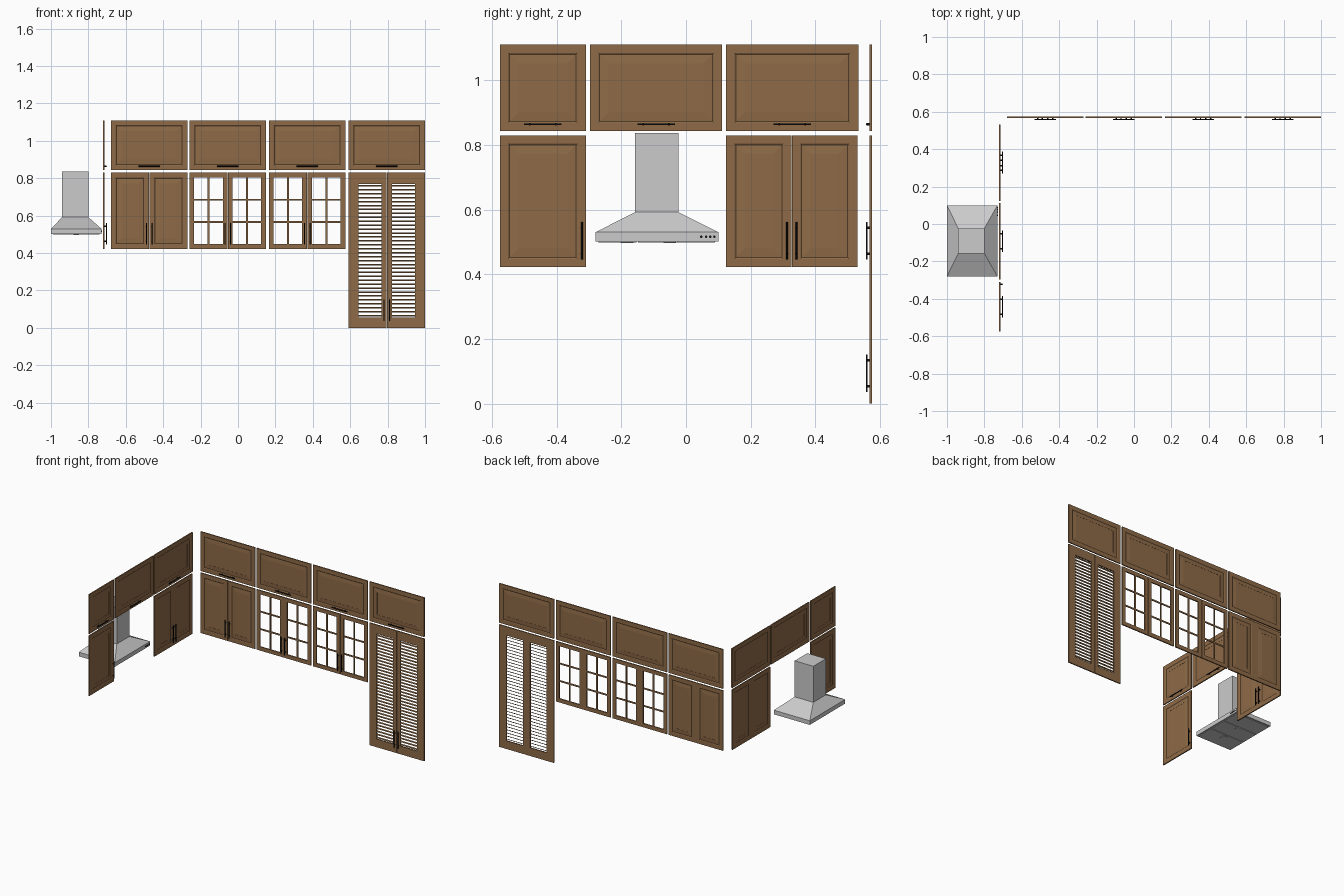
import bpy, bmesh, math
from mathutils import Matrix, Vector

if "Cube" in bpy.data.objects:
    bpy.data.objects.remove(bpy.data.objects["Cube"])


def material(name, rgb):
    m = bpy.data.materials.new(name)
    m.diffuse_color = (*rgb, 1)
    m.use_nodes = True
    m.node_tree.nodes["Principled BSDF"].inputs["Base Color"].default_value = m.diffuse_color
    return m


WOOD = material("brown_wood", (0.275, 0.147, 0.064))
BLACK = material("black_metal", (0.006, 0.006, 0.006))
STEEL = material("grey_steel", (0.60, 0.60, 0.60))
T = 0.008  # door thickness


# Wall frames: (u along the wall, d out of the wall, z) -> world
def back(u, d, z):
    return Vector((u, 0.576 - d, z))


def side(u, d, z):
    return Vector((-0.721 + d, u, z))


def world(x, y, z):
    return Vector((x, y, z))


def finish(bm, name, mat, smooth=False):
    bmesh.ops.recalc_face_normals(bm, faces=bm.faces)
    me = bpy.data.meshes.new(name)
    bm.to_mesh(me)
    bm.free()
    me.materials.append(mat)
    ob = bpy.data.objects.new(name, me)
    bpy.context.collection.objects.link(ob)
    if smooth:
        bpy.context.view_layer.objects.active = ob
        ob.select_set(True)
        bpy.ops.object.shade_smooth_by_angle(angle=math.radians(40))
        ob.select_set(False)
    return ob


def loft(bm, rings):
    """Skin closed rings of points and cap both ends."""
    vs = [[bm.verts.new(p) for p in r] for r in rings]
    n = len(vs[0])
    for a, b in zip(vs, vs[1:]):
        for i in range(n):
            bm.faces.new((a[i], a[(i + 1) % n], b[(i + 1) % n], b[i]))
    bm.faces.new(vs[0])
    bm.faces.new(vs[-1])


def rect(wall, u0, u1, z0, z1, d, i=0.0):
    return [wall(u0 + i, d, z0 + i), wall(u1 - i, d, z0 + i),
            wall(u1 - i, d, z1 - i), wall(u0 + i, d, z1 - i)]


def box(bm, wall, u0, u1, d0, d1, z0, z1):
    loft(bm, [rect(wall, u0, u1, z0, z1, d0), rect(wall, u0, u1, z0, z1, d1)])


def rod(bm, a, b, r, seg=10):
    axis = b - a
    m = Matrix.Translation((a + b) / 2) @ axis.to_track_quat('Z', 'Y').to_matrix().to_4x4()
    bmesh.ops.create_cone(bm, cap_ends=True, segments=seg, radius1=r, radius2=r,
                          depth=axis.length, matrix=m)


def panel_leaf(name, wall, u0, u1, z0, z1):
    # raised-and-fielded panel, same moulding front and back
    prof = [(0.058, 0.001), (0.058, 0.0), (0.030, 0.0025), (0.026, 0.0), (0.0, 0.0)]
    rings = [rect(wall, u0, u1, z0, z1, d, i) for i, d in prof]
    rings += [rect(wall, u0, u1, z0, z1, T - d, i) for i, d in reversed(prof)]
    bm = bmesh.new()
    loft(bm, rings)
    finish(bm, name, WOOD)


def frame(bm, wall, u0, u1, z0, z1, left, right, bottom, top):
    box(bm, wall, u0, u0 + left, 0, T, z0, z1)
    box(bm, wall, u1 - right, u1, 0, T, z0, z1)
    box(bm, wall, u0 + left, u1 - right, 0, T, z0, z0 + bottom)
    box(bm, wall, u0 + left, u1 - right, 0, T, z1 - top, z1)


def window_leaf(name, wall, u0, u1, z0, z1):
    bm = bmesh.new()
    s = 0.026
    frame(bm, wall, u0, u1, z0, z1, s, s, s, s)
    c, h = (u0 + u1) / 2, (z1 - z0 - 2 * s) / 3
    box(bm, wall, c - 0.005, c + 0.005, 0.001, T - 0.001, z0 + s, z1 - s)
    for k in (1, 2):
        z = z0 + s + h * k
        box(bm, wall, u0 + s, u1 - s, 0.0015, T - 0.0015, z - 0.005, z + 0.005)
    finish(bm, name, WOOD)


def louvre_leaf(name, wall, u0, u1, z0, z1, left, right):
    bm = bmesh.new()
    frame(bm, wall, u0, u1, z0, z1, left, right, 0.055, 0.06)
    n = 34
    pitch = (z1 - z0 - 0.115) / n
    for k in range(n):
        z = z0 + 0.055 + pitch * (k + 0.5)
        # slat sloping down towards the front
        loft(bm, [[wall(u, 0.001, z + 0.001), wall(u, 0.001, z + 0.004),
                   wall(u, T - 0.001, z - 0.001), wall(u, T - 0.001, z - 0.004)]
                  for u in (u0 + left, u1 - right)])
    finish(bm, name, WOOD)


def handle(name, wall, u, z, upright):
    # bar on two posts
    bm = bmesh.new()
    du, dz = (0, 1) if upright else (1, 0)

    def at(s, d):
        return wall(u + du * s, d, z + dz * s)
    rod(bm, at(-0.058, 0.017), at(0.058, 0.017), 0.003)
    for s in (-0.04, 0.04):
        rod(bm, at(s, T - 0.001), at(s, 0.017), 0.004)
    finish(bm, name, BLACK, True)


# Upper row of flap doors
ROW_BACK = [(-0.68, -0.27), (-0.26, 0.15), (0.165, 0.575), (0.59, 1.0)]
ROW_SIDE = [(-0.576, -0.31), (-0.297, 0.112), (0.124, 0.533)]
for label, wall, row in (("back", back, ROW_BACK), ("side", side, ROW_SIDE)):
    for k, (u0, u1) in enumerate(row, 1):
        panel_leaf(f"{label}_upper_door_{k}", wall, u0, u1, 0.843, 1.11)
        handle(f"{label}_upper_handle_{k}", wall, (u0 + u1) / 2, 0.864, False)

# Lower double doors
LOWER = [("back_panel", back, *ROW_BACK[0], 0.422, "panel"),
         ("back_window_left", back, *ROW_BACK[1], 0.422, "window"),
         ("back_window_right", back, *ROW_BACK[2], 0.422, "window"),
         ("tall_louvre", back, *ROW_BACK[3], 0.0, "louvre"),
         ("side_panel", side, 0.124, 0.53, 0.422, "panel")]
for label, wall, u0, u1, z0, kind in LOWER:
    c, z1 = (u0 + u1) / 2, 0.83
    for tag, a, b, s in (("left", u0, c - 0.0005, -1), ("right", c + 0.0005, u1, 1)):
        name = f"{label}_door_{tag}"
        if kind == "panel":
            panel_leaf(name, wall, a, b, z0, z1)
        elif kind == "window":
            window_leaf(name, wall, a, b, z0, z1)
        else:
            stiles = (0.053, 0.027) if s < 0 else (0.027, 0.053)
            louvre_leaf(name, wall, a, b, z0, z1, *stiles)
        handle(f"{label}_handle_{tag}", wall, c + s * 0.0145,
               0.094 if kind == "louvre" else 0.504, True)

# Single lower door on the side wall
panel_leaf("side_single_door", side, -0.576, -0.31, 0.422, 0.83)
handle("side_single_handle", side, -0.322, 0.504, True)


# Cooker hood: rim, sloped canopy and chimney
def hood_ring(x0, x1, y0, y1, z):
    return [world(x0, y0, z), world(x1, y0, z), world(x1, y1, z), world(x0, y1, z)]


bm = bmesh.new()
RIM, FLUE = (-1.0, -0.73, -0.28, 0.10), (-0.94, -0.80, -0.158, -0.023)
loft(bm, [hood_ring(*RIM, 0.502), hood_ring(*RIM, 0.53),
          hood_ring(*FLUE, 0.592), hood_ring(*FLUE, 0.837)])
finish(bm, "cooker_hood", STEEL)

# Grease filters and latches under the hood
bm = bmesh.new()
for k in range(3):
    y = -0.27 + k * 0.1213
    box(bm, world, -0.99, -0.74, y, y + 0.1173, 0.499, 0.503)
for y in (-0.183, -0.05):
    box(bm, world, -0.88, -0.85, y - 0.02, y + 0.02, 0.4965, 0.50)
finish(bm, "hood_filters", STEEL)

# Control buttons on the rim
bm = bmesh.new()
for y in (0.047, 0.062, 0.075, 0.088):
    rod(bm, Vector((-0.732, y, 0.516)), Vector((-0.727, y, 0.516)), 0.004, 12)
finish(bm, "hood_buttons", BLACK, True)
